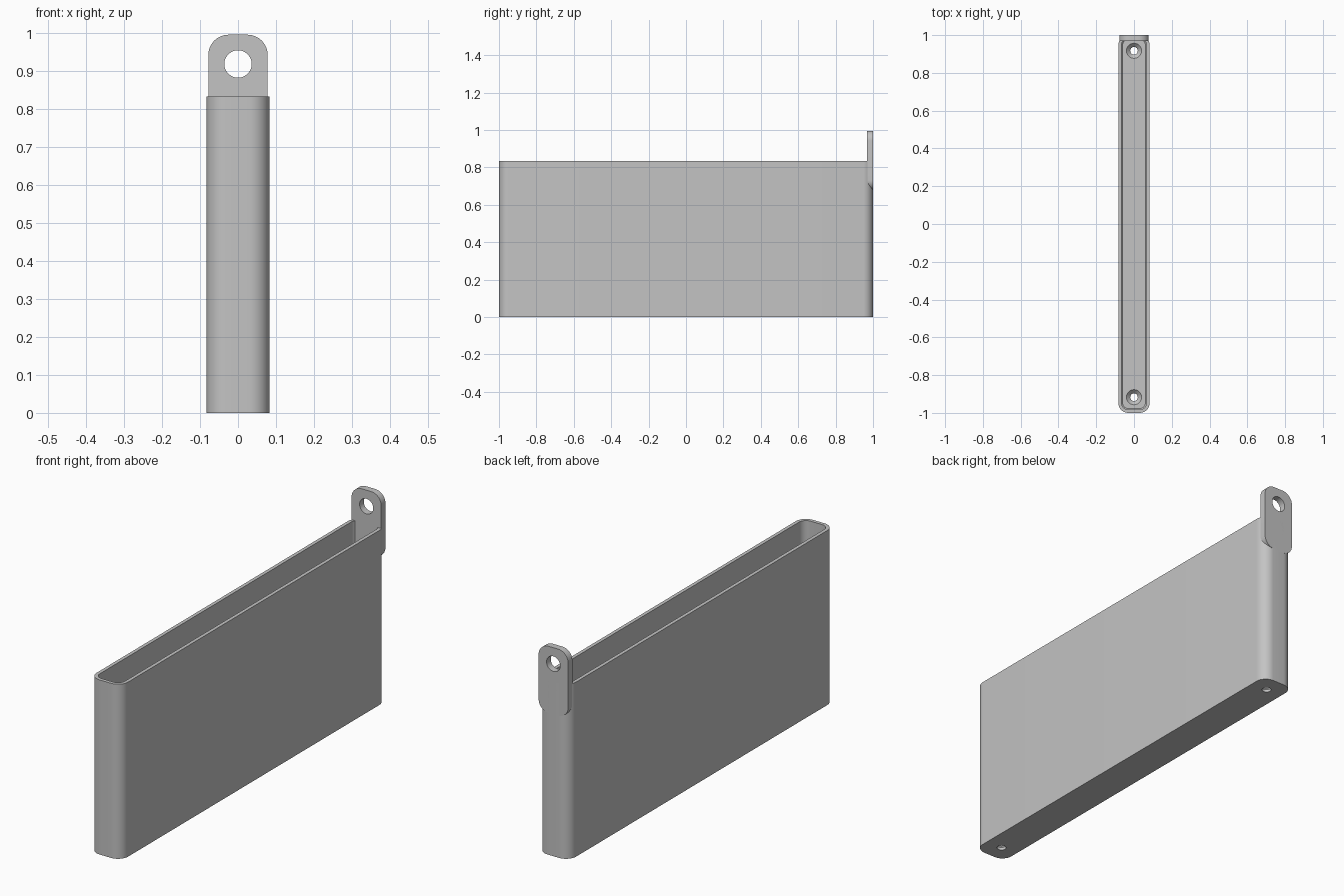
import bpy, bmesh, math
from mathutils import Matrix

cube = bpy.data.objects.get("Cube")
if cube:
    bpy.data.objects.remove(cube, do_unlink=True)

grey = bpy.data.materials.new("Grey plastic")
grey.use_nodes = True
COLOUR = (0.55, 0.55, 0.55, 1)
grey.diffuse_color = COLOUR
grey.node_tree.nodes["Principled BSDF"].inputs["Base Color"].default_value = COLOUR


def finish(name, bm):
    bmesh.ops.recalc_face_normals(bm, faces=bm.faces)
    mesh = bpy.data.meshes.new(name)
    bm.to_mesh(mesh)
    bm.free()
    mesh.materials.append(grey)
    ob = bpy.data.objects.new(name, mesh)
    bpy.context.collection.objects.link(ob)
    return ob


def rounded_outline(hw, hh, r, steps=12):
    """Corner arcs of a rounded rectangle, centred on the origin."""
    pts = []
    for q, (sx, sy) in enumerate([(1, 1), (-1, 1), (-1, -1), (1, -1)]):
        for i in range(steps + 1):
            a = (q + i / steps) * math.pi / 2
            pts.append((sx * (hw - r) + r * math.cos(a), sy * (hh - r) + r * math.sin(a)))
    return pts


def loft(name, rings, matrix=Matrix()):
    """Capped skin through rounded rectangles (half width, half height, radius, z)."""
    bm = bmesh.new()
    loops = [[bm.verts.new((x, y, z)) for x, y in rounded_outline(hw, hh, r)]
             for hw, hh, r, z in rings]
    for a, b in zip(loops, loops[1:]):
        for i in range(len(a)):
            j = (i + 1) % len(a)
            bm.faces.new((a[i], a[j], b[j], b[i]))
    bm.faces.new(loops[0][::-1])
    bm.faces.new(loops[-1])
    bm.transform(matrix)
    return finish(name, bm)


def cone(name, r1, r2, depth, matrix):
    bm = bmesh.new()
    bmesh.ops.create_cone(bm, cap_ends=True, segments=48, radius1=r1, radius2=r2,
                          depth=depth, matrix=matrix)
    return finish(name, bm)


def cut(target, cutter):
    bpy.context.view_layer.objects.active = target
    mod = target.modifiers.new("Cut", 'BOOLEAN')
    mod.operation, mod.solver, mod.object = 'DIFFERENCE', 'EXACT', cutter
    bpy.ops.object.modifier_apply(modifier=mod.name)
    bpy.data.objects.remove(cutter, do_unlink=True)


# Tall narrow tray with a hollow inside
W, H, WALL, FLOOR = 0.083, 0.833, 0.017, 0.033
tray = loft("tray", [(W, 1, 0.053, 0), (W, 1, 0.053, H)])
cut(tray, loft("cavity_cutter", [
    (W - WALL - 0.006, 1 - WALL - 0.006, 0.03, FLOOR),
    (W - WALL, 1 - WALL, 0.036, FLOOR + 0.006),
    (W - WALL, 1 - WALL, 0.036, H + 0.1)]))

# Countersunk screw holes in the floor
for y in (-0.917, 0.917):
    cut(tray, cone("screw_cutter", 0.02, 0.02, 0.2, Matrix.Translation((0, y, 0))))
    cut(tray, cone("countersink_cutter", 0.018, 0.042, 0.024,
                   Matrix.Translation((0, y, FLOOR - 0.01))))

# Hanging tab on the back wall
TAB_LOW, TAB_TOP = 0.677, 0.995
upright = Matrix.Translation((0, 1, (TAB_LOW + TAB_TOP) / 2)) @ Matrix.Rotation(math.pi / 2, 4, 'X')
half = (TAB_TOP - TAB_LOW) / 2
tab = loft("hanging_tab", [(0.078, half, 0.053, 0), (0.078, half, 0.053, 0.032)], upright)
cut(tab, cone("hanging_hole_cutter", 0.036, 0.036, 0.2,
              Matrix.Translation((0, 1, 0.918)) @ Matrix.Rotation(math.pi / 2, 4, 'X')))

# Smooth rounded corners, crisp edges
for ob in (tray, tab):
    bpy.ops.object.select_all(action='DESELECT')
    ob.select_set(True)
    bpy.context.view_layer.objects.active = ob
    bpy.ops.object.shade_smooth_by_angle(angle=math.radians(30))
